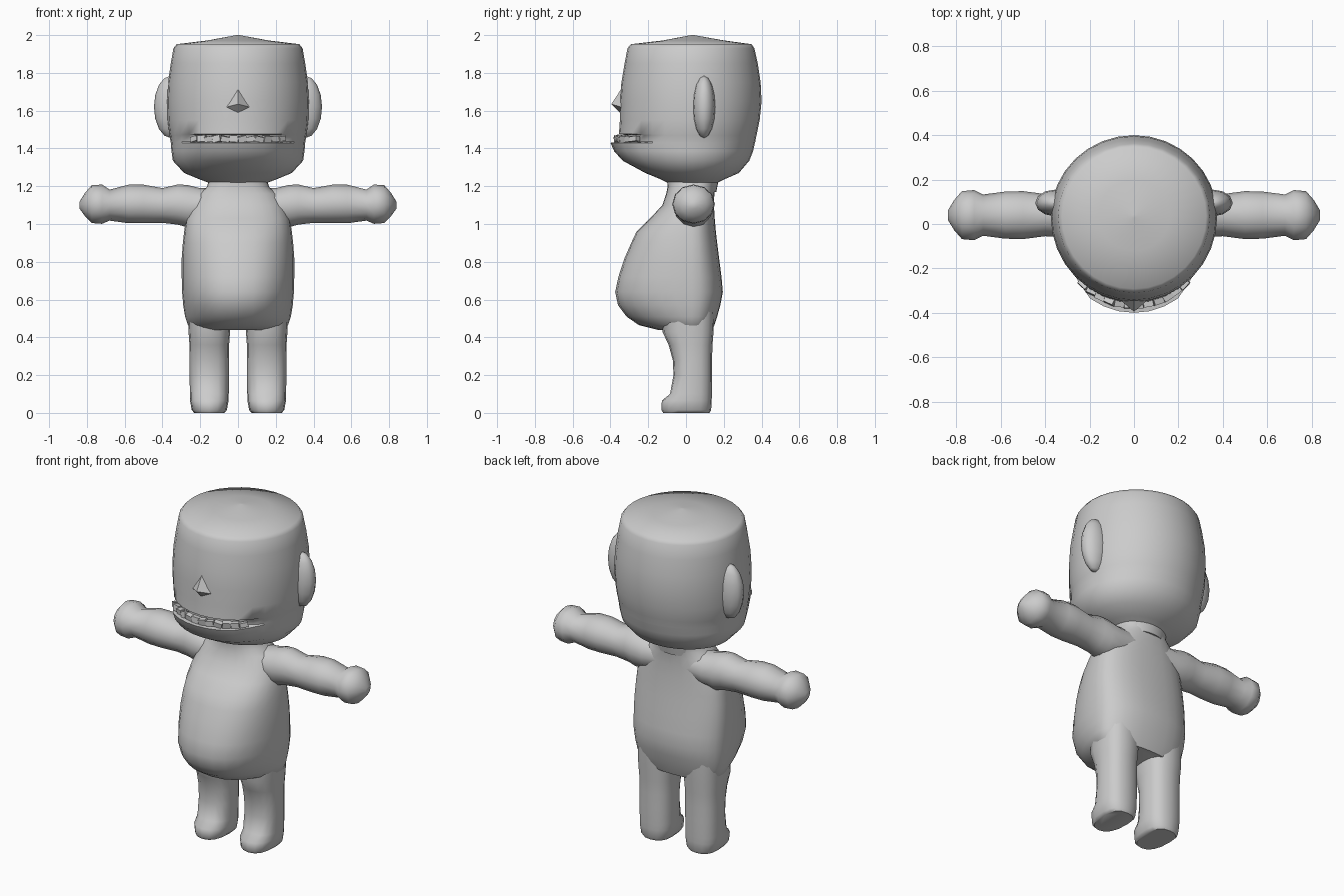
import bpy, bmesh, math, random
from mathutils import Vector, Matrix, Euler

if "Cube" in bpy.data.objects:
    bpy.data.objects.remove(bpy.data.objects["Cube"])

random.seed(4)
grey = bpy.data.materials.new("clay grey")
grey.diffuse_color = (0.6, 0.6, 0.6, 1)
grey.use_nodes = True
grey.node_tree.nodes["Principled BSDF"].inputs["Base Color"].default_value = grey.diffuse_color


def spow(v, e):
    return math.copysign(abs(v) ** e, v)


def finish(name, bm, angle=50, mirror=False):
    bmesh.ops.recalc_face_normals(bm, faces=bm.faces)
    me = bpy.data.meshes.new(name)
    bm.to_mesh(me)
    bm.free()
    me.materials.append(grey)
    ob = bpy.data.objects.new(name, me)
    bpy.context.collection.objects.link(ob)
    bpy.ops.object.select_all(action='DESELECT')
    ob.select_set(True)
    bpy.context.view_layer.objects.active = ob
    if angle:
        bpy.ops.object.shade_smooth_by_angle(angle=math.radians(angle))
    if mirror:
        ob.modifiers.new("mirror", 'MIRROR').use_mirror_merge = False
    return ob


def loft(rings):
    """Skin closed rings of equal point count and cap both ends."""
    bm = bmesh.new()
    vs = [[bm.verts.new(p) for p in r] for r in rings]
    n = len(vs[0])
    for a, b in zip(vs, vs[1:]):
        for i in range(n):
            j = (i + 1) % n
            bm.faces.new((a[i], a[j], b[j], b[i]))
    bm.faces.new(vs[0][::-1])
    bm.faces.new(vs[-1])
    return bm


def ring(z, cx, hx, yf, yb, cy, n=24, e=1.0, p=1.0, bulge=0.0):
    """Level ring: front and back depths differ, p sharpens the front,
    bulge moves only the mouth region."""
    pts = []
    for i in range(n):
        a = 2 * math.pi * i / n
        s, c = math.sin(a), math.cos(a)
        x = cx + hx * spow(s, e)
        if c > 0:
            w = min(1, max(0, (c - 0.62) / 0.2))
            y = cy - (cy - yf) * c ** (p * e) - bulge * w
        else:
            y = cy + (yb - cy) * abs(c) ** e
        pts.append(Vector((x, y, z)))
    return pts


# Head with recessed mouth: z, half width, front, back, mouth bulge
head = [(1.17, .155, -.09, .16, 0), (1.22, .16, -.10, .17, 0),
        (1.235, .20, -.13, .20, 0), (1.27, .285, -.215, .28, 0),
        (1.335, .345, -.31, .335, .025), (1.385, .352, -.335, .355, .045),
        (1.43, .356, -.345, .365, .055), (1.436, .357, -.345, .367, -.035),
        (1.47, .362, -.348, .373, -.035), (1.476, .364, -.35, .375, .005),
        (1.55, .372, -.35, .39, 0), (1.65, .375, -.35, .40, 0),
        (1.75, .37, -.342, .395, 0), (1.85, .356, -.325, .38, 0),
        (1.93, .342, -.31, .362, 0), (1.952, .325, -.292, .347, 0),
        (1.972, .16, -.12, .20, 0), (2.0, .008, .027, .043, 0)]
finish("head", loft([ring(z, 0, h, f, b, .035, 32, bulge=k)
                     for z, h, f, b, k in head]))

# Teeth: crooked blocks seated along the lip
bm = bmesh.new()
for i in range(12):
    a = (i - 5.5) / 5.5 * 0.70
    pos = Vector((.352 * math.sin(a), .035 - .40 * math.cos(a), 1.45))
    rot = Euler((random.uniform(-.2, .2), random.uniform(-.3, .3),
                 a + random.uniform(-.2, .2))).to_matrix().to_4x4()
    size = Matrix.Diagonal((.046, .03, random.uniform(.026, .036), 1))
    bmesh.ops.create_cube(bm, size=1, matrix=Matrix.Translation(pos) @ rot @ size)
finish("teeth", bm, 0)

# Nose: pointed pyramid
bm = bmesh.new()
tip = bm.verts.new((0, -.395, 1.635))
base = [bm.verts.new(p) for p in ((0, -.33, 1.735), (.095, -.315, 1.61),
                                  (0, -.335, 1.575), (-.095, -.315, 1.61))]
for i in range(4):
    bm.faces.new((tip, base[i], base[(i + 1) % 4]))
bm.faces.new(base)
finish("nose", bm, 60)

# Ears: flattened rounded lobes
bm = bmesh.new()
bmesh.ops.create_uvsphere(bm, u_segments=12, v_segments=8, radius=1,
                          matrix=Matrix.Translation((.355, .095, 1.62))
                          @ Matrix.Diagonal((.09, .06, .165, 1)))
finish("ears", bm, 60, True)

# Torso with belly: z, half width, front, back, front sharpness
torso = [(.44, .235, -.15, .14, 1.6), (.465, .265, -.25, .15, 1.7),
         (.51, .28, -.315, .165, 1.5), (.57, .29, -.36, .182, 1.3),
         (.64, .296, -.375, .195, 1.15), (.72, .298, -.358, .188, 1.1),
         (.82, .298, -.325, .175, 1.05), (.90, .292, -.29, .165, 1),
         (.96, .285, -.262, .158, 1), (1.03, .275, -.19, .152, 1),
         (1.10, .25, -.125, .148, 1), (1.16, .21, -.105, .15, 1),
         (1.195, .165, -.098, .155, 1), (1.23, .155, -.10, .165, 1)]
finish("torso", loft([ring(z, 0, h, f, b, .03, 28, .85, p)
                      for z, h, f, b, p in torso]))

# Legs with feet: z, half width, front, back
leg = [(0, .08, -.12, .125), (.015, .093, -.13, .133), (.065, .102, -.128, .136),
       (.10, .103, -.085, .137), (.20, .104, -.066, .138), (.28, .104, -.07, .138),
       (.36, .105, -.092, .14), (.43, .110, -.125, .146), (.56, .112, -.12, .15)]
finish("legs", loft([ring(z, .152, h, f, b, .03, 16, .8)
                     for z, h, f, b in leg]), 50, True)

# Arms with mitten hands: x, centre height, vertical radius, depth radius
arm = [(.08, 1.10, .09, .10), (.20, 1.09, .10, .105), (.27, 1.095, .112, .105),
       (.32, 1.103, .106, .10), (.40, 1.098, .092, .095), (.50, 1.106, .102, .108),
       (.58, 1.106, .102, .106), (.68, 1.10, .082, .093), (.72, 1.105, .104, .113),
       (.775, 1.105, .10, .108), (.81, 1.103, .062, .068), (.838, 1.10, .02, .022)]
rings = []
for x, z, rz, ry in arm:
    rings.append([Vector((x, .04 + ry * math.cos(k * math.pi / 6),
                          z + rz * math.sin(k * math.pi / 6))) for k in range(12)])
finish("arms", loft(rings), 60, True)
